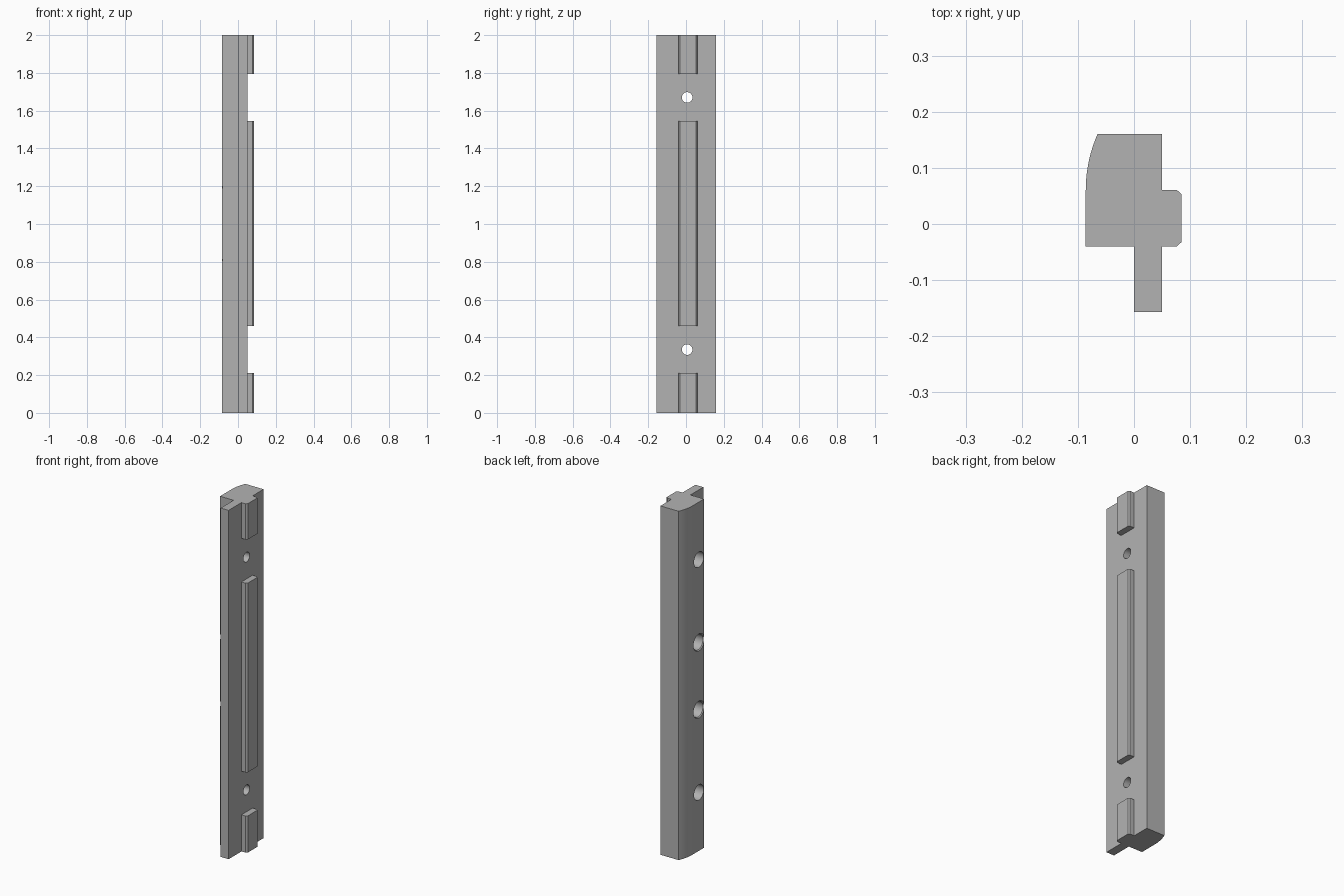
import bpy, bmesh, math

cube = bpy.data.objects.get("Cube")
if cube:
    bpy.data.objects.remove(cube, do_unlink=True)

HEIGHT = 2.0
BACK_X, FACE_X, RIDGE_X = -0.086, 0.05, 0.085
HOLE_Y = 0.006

grey = bpy.data.materials.new("plain grey")
grey.use_nodes = True
colour = (0.45, 0.45, 0.45, 1)
grey.diffuse_color = colour
grey.node_tree.nodes["Principled BSDF"].inputs["Base Color"].default_value = colour


def new_object(name, bm):
    bmesh.ops.recalc_face_normals(bm, faces=bm.faces)
    mesh = bpy.data.meshes.new(name)
    bm.to_mesh(mesh)
    bm.free()
    mesh.materials.append(grey)
    obj = bpy.data.objects.new(name, mesh)
    bpy.context.collection.objects.link(obj)
    return obj


def extrude_profile(name, points, bottom, top):
    bm = bmesh.new()
    face = bm.faces.new([bm.verts.new((x, y, bottom)) for x, y in points])
    grown = bmesh.ops.extrude_face_region(bm, geom=[face])["geom"]
    verts = [v for v in grown if isinstance(v, bmesh.types.BMVert)]
    bmesh.ops.translate(bm, vec=(0, 0, top - bottom), verts=verts)
    return new_object(name, bm)


def turned_cutter(name, z, steps, sides=48):
    """Solid turned about a line along x; steps are (x, radius)."""
    bm = bmesh.new()
    rings = []
    for x, r in steps:
        angles = [2 * math.pi * i / sides for i in range(sides)]
        rings.append([bm.verts.new((x, HOLE_Y + r * math.cos(a), z + r * math.sin(a)))
                      for a in angles])
    for a, b in zip(rings, rings[1:]):
        for i in range(sides):
            j = (i + 1) % sides
            bm.faces.new((a[i], a[j], b[j], b[i]))
    bm.faces.new(rings[0])
    bm.faces.new(rings[-1])
    obj = new_object(name, bm)
    obj.hide_render = True
    return obj


# Main bar: thick block with a rounded outer corner, and a thin flange at the front
radius = 0.25
sweep = math.asin(0.1 / radius)
arc = [(BACK_X + radius * (1 - math.cos(sweep * i / 16)),
        0.06 + radius * math.sin(sweep * i / 16)) for i in range(17)]
outline = [(0, -0.04), (BACK_X, -0.04)] + arc
outline += [(FACE_X, 0.16), (FACE_X, -0.157), (0, -0.157)]
bar = extrude_profile("main_bar", outline, 0, HEIGHT)

# Screw holes with counterbores, and blind sockets with chamfered mouths
cutters = []
for z in (0.335, 1.67):
    cutters.append(turned_cutter("screw_hole_cutter", z, [
        (BACK_X - 0.02, 0.044), (0, 0.044), (0, 0.028), (FACE_X + 0.02, 0.028)]))
for z in (0.81, 1.195):
    cutters.append(turned_cutter("socket_cutter", z, [
        (BACK_X - 0.004, 0.053), (BACK_X + 0.005, 0.044), (BACK_X + 0.08, 0.044)]))

for cutter in cutters:
    mod = bar.modifiers.new(cutter.name, "BOOLEAN")
    mod.operation = "DIFFERENCE"
    mod.solver = "EXACT"
    mod.object = cutter
bpy.context.view_layer.objects.active = bar
bar.select_set(True)
for mod in list(bar.modifiers):
    bpy.ops.object.modifier_apply(modifier=mod.name)
for cutter in cutters:
    bpy.data.objects.remove(cutter, do_unlink=True)

bpy.ops.object.shade_smooth_by_angle(angle=math.radians(25))

# Chamfered locating ridges on the inner face
ridge = [(FACE_X, -0.04), (0.076, -0.04), (RIDGE_X, -0.032),
         (RIDGE_X, 0.053), (0.076, 0.061), (FACE_X, 0.061)]
for name, bottom, top in (("lower_ridge", 0, 0.21),
                          ("middle_ridge", 0.46, 1.545),
                          ("upper_ridge", 1.795, HEIGHT)):
    extrude_profile(name, ridge, bottom, top)
